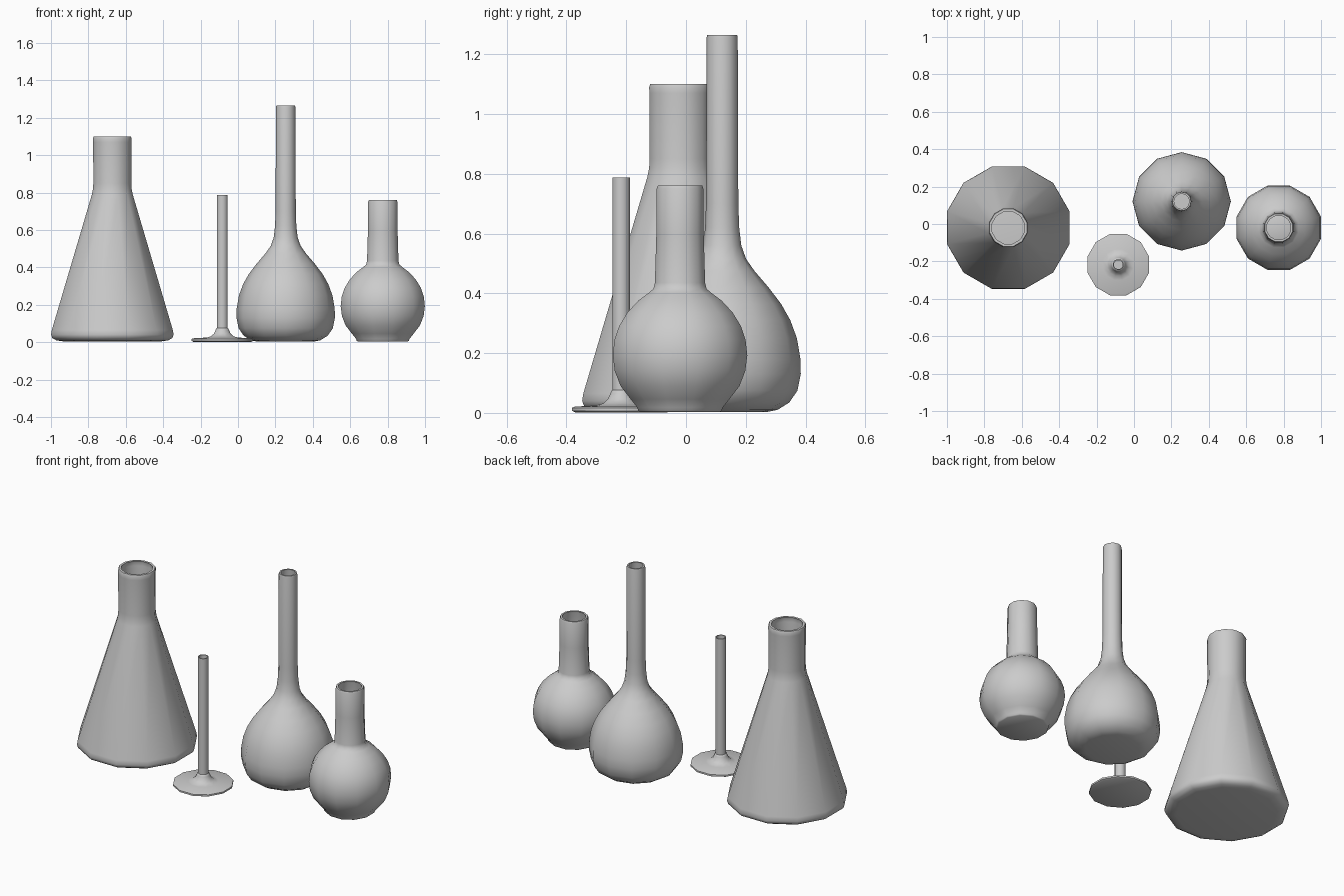
import bpy, bmesh, math

SIDES = 12


def vessel(name, centre, outer, wall, inner_from, turn):
    """Hollow lathed glass: outer profile upward, over the rim, down the inside."""
    inner = [(r - wall, z) for r, z in outer[inner_from:]]
    inner[0] = (inner[0][0], inner[0][1] + wall)
    profile = outer + inner[::-1]
    bm = bmesh.new()
    rings = []
    for r, z in profile:
        ring = []
        for i in range(SIDES):
            a = 2 * math.pi * (i + turn) / SIDES
            ring.append(bm.verts.new((r * math.cos(a), r * math.sin(a), z)))
        rings.append(ring)
    for a, b in zip(rings, rings[1:]):
        for i in range(SIDES):
            j = (i + 1) % SIDES
            bm.faces.new((a[i], a[j], b[j], b[i]))
    # outer base and inner floor
    bm.faces.new(rings[0][::-1])
    bm.faces.new(rings[-1])
    bmesh.ops.recalc_face_normals(bm, faces=bm.faces)
    mesh = bpy.data.meshes.new(name)
    bm.to_mesh(mesh)
    bm.free()
    ob = bpy.data.objects.new(name, mesh)
    ob.location = (centre[0], centre[1], 0)
    bpy.context.collection.objects.link(ob)
    bpy.ops.object.select_all(action='DESELECT')
    ob.select_set(True)
    bpy.context.view_layer.objects.active = ob
    bpy.ops.object.shade_smooth_by_angle(angle=math.radians(50))


# conical flask
vessel("conical_flask", (-0.672, -0.02), [
    (0.275, 0.005), (0.31, 0.01), (0.332, 0.022), (0.339, 0.04), (0.335, 0.065),
    (0.113, 0.79), (0.107, 0.82), (0.105, 0.85), (0.106, 1.07),
    (0.107, 1.09), (0.103, 1.10)], 0.014, 0, 0.5)

# measuring cylinder on a flared foot
vessel("measuring_cylinder", (-0.084, -0.217), [
    (0.160, 0.002), (0.170, 0.007), (0.170, 0.017), (0.160, 0.021), (0.085, 0.025),
    (0.062, 0.032), (0.046, 0.046), (0.037, 0.065), (0.034, 0.074),
    (0.030, 0.076), (0.030, 0.787)], 0.006, 9, 0.5)

# volumetric flask: pear body and long neck
vessel("volumetric_flask", (0.255, 0.121), [
    (0.15, 0.003), (0.185, 0.01), (0.225, 0.035), (0.252, 0.075), (0.263, 0.13),
    (0.262, 0.18), (0.25, 0.25), (0.228, 0.31), (0.197, 0.365), (0.155, 0.42),
    (0.108, 0.475), (0.080, 0.515), (0.064, 0.56), (0.057, 0.62), (0.054, 0.70),
    (0.052, 1.255), (0.050, 1.265)], 0.009, 0, 0)

# round flask with a flat base
vessel("round_flask", (0.774, -0.02), [
    (0.138, 0.003), (0.145, 0.008), (0.148, 0.018), (0.171, 0.046), (0.206, 0.09),
    (0.226, 0.14), (0.233, 0.192), (0.227, 0.245), (0.211, 0.29), (0.183, 0.335),
    (0.145, 0.375), (0.108, 0.402), (0.092, 0.415), (0.087, 0.435), (0.082, 0.60),
    (0.081, 0.75), (0.077, 0.76)], 0.011, 0, 0.5)
